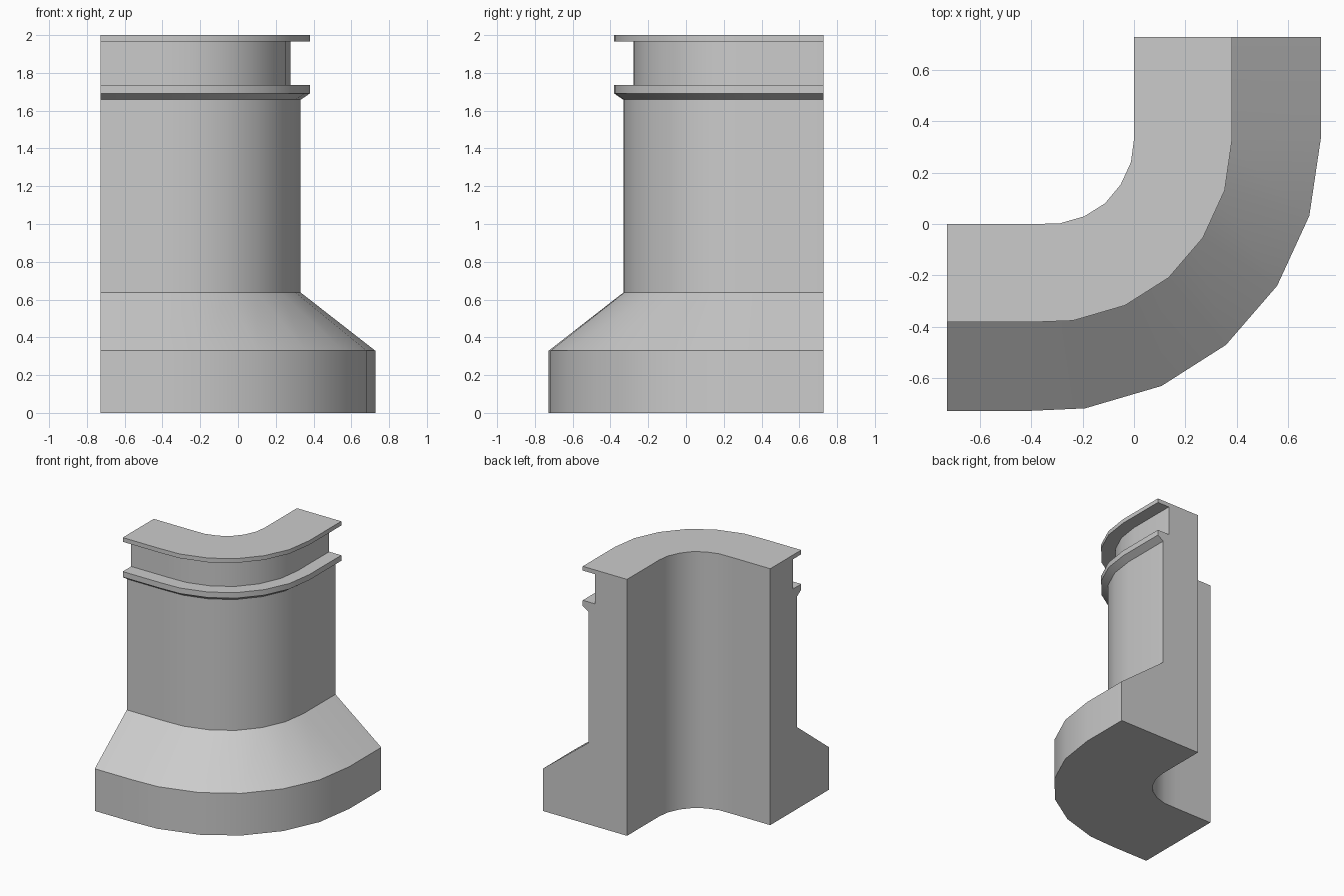
import bpy, bmesh
from mathutils import Vector

if "Cube" in bpy.data.objects:
    bpy.data.objects.remove(bpy.data.objects["Cube"])

# Wall section: (distance out from the inner face, height)
W = 0.727
profile = [(0, 0), (W, 0), (W, 0.329), (0.332, 0.637), (0.332, 1.658), (0.382, 1.692),
           (0.382, 1.735), (0.278, 1.735), (0.278, 1.967), (0.382, 1.967), (0.382, 2), (0, 2)]

# Plan of the bend: matching points on the inner and outer faces
inner = [(-W, 0), (-0.4, 0), (-0.29, 0.002), (-0.193, 0.03), (-0.113, 0.08),
         (-0.052, 0.153), (-0.012, 0.24), (0, 0.33), (0, W)]
outer = [(-W, -W), (-0.41, -W), (-0.19, -0.717), (0.107, -0.63), (0.358, -0.47),
         (0.557, -0.24), (0.682, 0.032), (W, 0.335), (W, W)]

# Sweep the section round the bend and cap both ends
bm = bmesh.new()
rings = []
for a, b in zip(inner, outer):
    a, b = Vector(a), Vector(b)
    rings.append([bm.verts.new((*a.lerp(b, d / W), z)) for d, z in profile])
n = len(profile)
for r, s in zip(rings, rings[1:]):
    for i in range(n):
        j = (i + 1) % n
        bm.faces.new((r[i], r[j], s[j], s[i]))
bm.faces.new(rings[0])
bm.faces.new(rings[-1])
bmesh.ops.recalc_face_normals(bm, faces=bm.faces)

mesh = bpy.data.meshes.new("curved_corner_wall")
bm.to_mesh(mesh)
bm.free()
wall = bpy.data.objects.new("curved_corner_wall", mesh)
bpy.context.collection.objects.link(wall)

# Smooth round the bend, crisp at the mouldings
bpy.context.view_layer.objects.active = wall
wall.select_set(True)
bpy.ops.object.shade_smooth_by_angle(angle=0.5)
